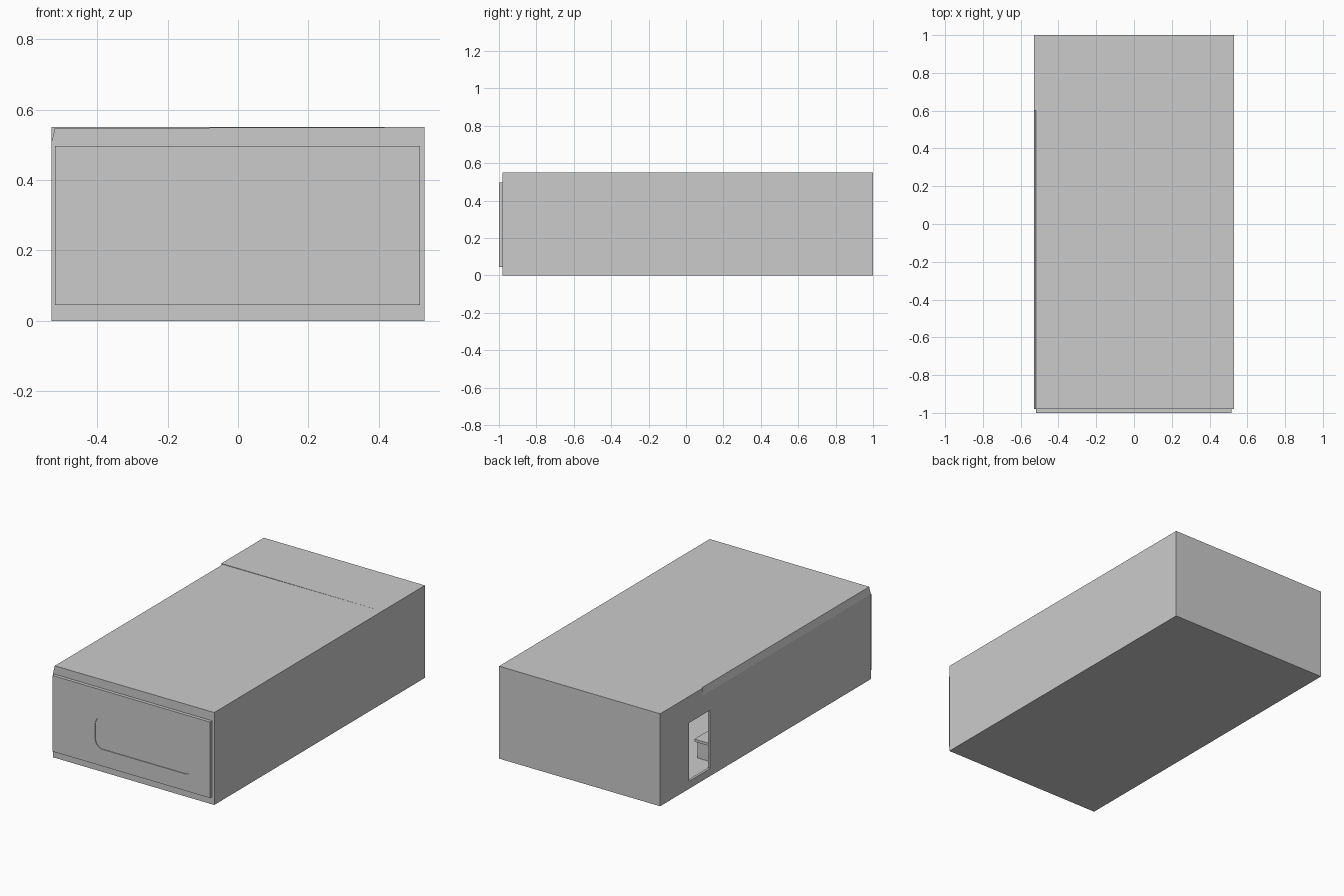
import bpy, bmesh, math
from mathutils import Vector

if "Cube" in bpy.data.objects:
    bpy.data.objects.remove(bpy.data.objects["Cube"])


def finish(name, bm):
    bmesh.ops.recalc_face_normals(bm, faces=bm.faces)
    me = bpy.data.meshes.new(name)
    bm.to_mesh(me)
    bm.free()
    ob = bpy.data.objects.new(name, me)
    bpy.context.collection.objects.link(ob)
    return ob


def prism(name, profile, y0, y1):
    """Extrude an x-z profile along y."""
    bm = bmesh.new()
    face = bm.faces.new([bm.verts.new((x, y0, z)) for x, z in profile])
    out = bmesh.ops.extrude_face_region(bm, geom=[face])
    verts = [g for g in out["geom"] if isinstance(g, bmesh.types.BMVert)]
    bmesh.ops.translate(bm, verts=verts, vec=Vector((0, y1 - y0, 0)))
    return finish(name, bm)


def box(name, x0, x1, y0, y1, z0, z1):
    return prism(name, [(x0, z0), (x1, z0), (x1, z1), (x0, z1)], y0, y1)


def rounded(x0, x1, z0, z1, r, n=6):
    pts = []
    corners = [(x1 - r, z1 - r), (x0 + r, z1 - r), (x0 + r, z0 + r), (x1 - r, z0 + r)]
    for k, (cx, cz) in enumerate(corners):
        for i in range(n + 1):
            a = math.pi / 2 * (k + i / n)
            pts.append((cx + r * math.cos(a), cz + r * math.sin(a)))
    return pts


def cut(ob, cutter):
    mod = ob.modifiers.new("cut", "BOOLEAN")
    mod.operation = "DIFFERENCE"
    mod.solver = "EXACT"
    mod.object = cutter
    bpy.context.view_layer.objects.active = ob
    bpy.ops.object.modifier_apply(modifier=mod.name)
    bpy.data.objects.remove(cutter, do_unlink=True)


# hollow shell
shell = box("shell", -0.53, 0.53, -0.98, 1.0, 0, 0.55)
cut(shell, box("cavity_cutter", -0.515, 0.515, -0.965, 0.985, 0.04, 0.535))

# shallow slope and chamfer along the left top edge, stopping short of the back
cut(shell, prism("chamfer_cutter",
                 [(-0.6, 0.505), (-0.53, 0.505), (-0.52, 0.547),
                  (0.53, 0.55), (0.6, 0.56), (0.6, 0.65), (-0.6, 0.65)], -1.1, 0.6))

# side doorway
cut(shell, box("doorway_cutter", -0.6, -0.45, 0.53, 0.73, 0.045, 0.392))

# front panel with a shallow rounded recess
panel = box("front_panel", -0.52, 0.516, -1.0, -0.98, 0.045, 0.497)
cut(panel, prism("recess_cutter", rounded(-0.24, 0.40, 0.145, 0.335, 0.05), -1.05, -0.996))


# low interior benches: pedestal and overhanging top
def bench(name, x0, x1, y0, y1):
    box(name + "_base", x0, x1 - 0.012, y0, y1 - 0.014, 0.04, 0.14)
    box(name + "_top", x0, x1, y0, y1, 0.14, 0.155)


bench("inner_bench", -0.515, -0.38, 0.18, 0.464)
